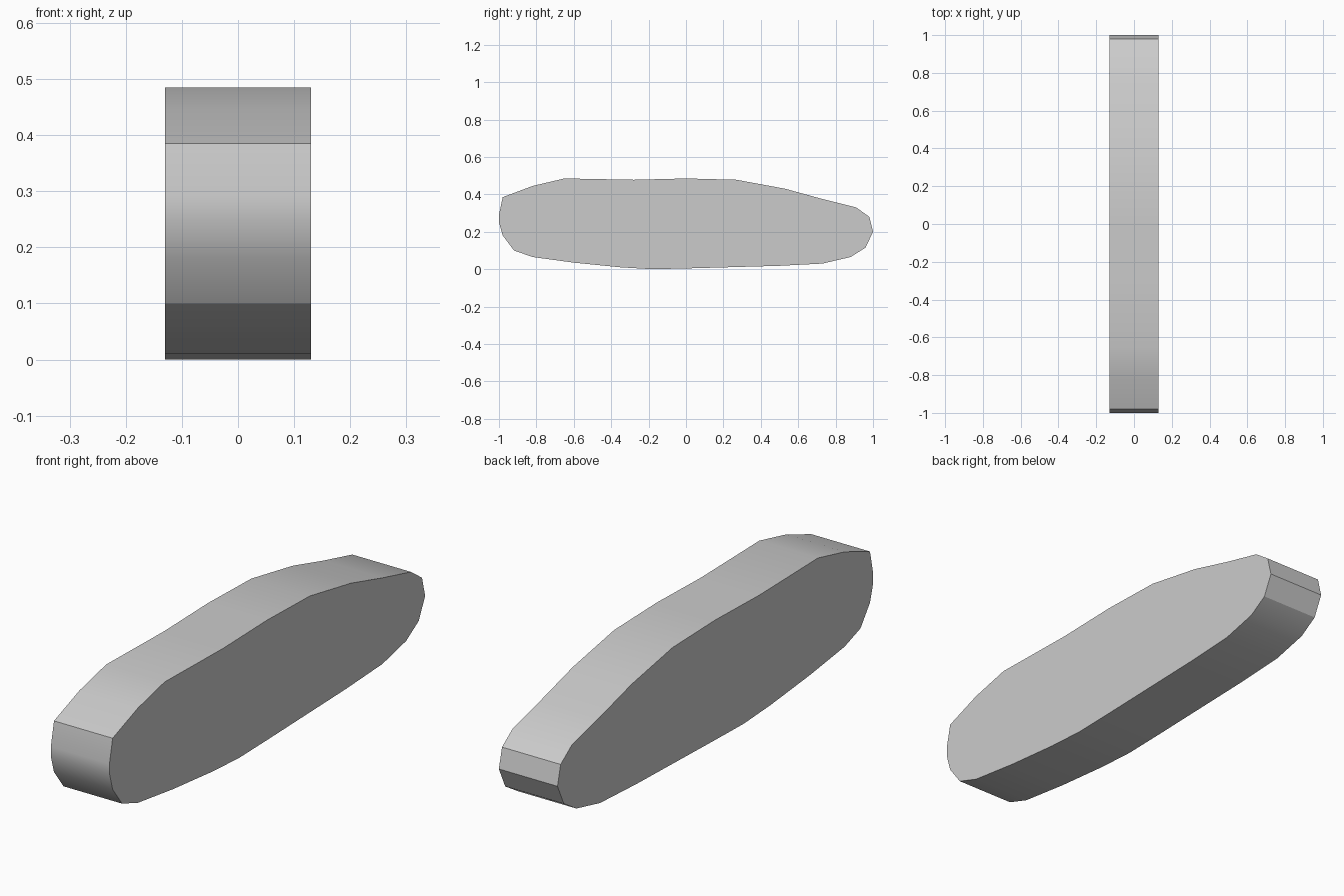
import bpy
import bmesh
import math

cube = bpy.data.objects.get("Cube")
if cube:
    bpy.data.objects.remove(cube, do_unlink=True)

HALF_WIDTH = 0.13

# Side outline (y, z): along the top to the back, then under to the front
OUTLINE = [
    (-0.98, 0.385), (-0.82, 0.445), (-0.65, 0.485), (-0.28, 0.478),
    (0.0, 0.485), (0.27, 0.478), (0.53, 0.43), (0.73, 0.375),
    (0.91, 0.33), (0.98, 0.28), (1.0, 0.2), (0.96, 0.115),
    (0.88, 0.065), (0.73, 0.03), (0.5, 0.018), (0.0, 0.004),
    (-0.18, 0.0), (-0.35, 0.01), (-0.6, 0.035), (-0.82, 0.065),
    (-0.92, 0.1), (-0.98, 0.18), (-1.0, 0.25), (-1.0, 0.29),
]

grey = bpy.data.materials.new("light grey")
grey.use_nodes = True
colour = (0.6, 0.6, 0.6, 1.0)
grey.diffuse_color = colour
grey.node_tree.nodes["Principled BSDF"].inputs["Base Color"].default_value = colour

# Slab: the outline extruded across x
bm = bmesh.new()
side = bm.faces.new([bm.verts.new((-HALF_WIDTH, y, z)) for y, z in OUTLINE])
result = bmesh.ops.extrude_face_region(bm, geom=[side], use_keep_orig=True)
moved = [g for g in result["geom"] if isinstance(g, bmesh.types.BMVert)]
bmesh.ops.translate(bm, verts=moved, vec=(2 * HALF_WIDTH, 0, 0))
bmesh.ops.recalc_face_normals(bm, faces=bm.faces)

mesh = bpy.data.meshes.new("rounded_slab")
bm.to_mesh(mesh)
bm.free()
mesh.materials.append(grey)
slab = bpy.data.objects.new("rounded_slab", mesh)
bpy.context.collection.objects.link(slab)

# Smooth rim with crisp side edges and corners
bpy.ops.object.select_all(action="DESELECT")
slab.select_set(True)
bpy.context.view_layer.objects.active = slab
bpy.ops.object.shade_smooth_by_angle(angle=math.radians(30))
